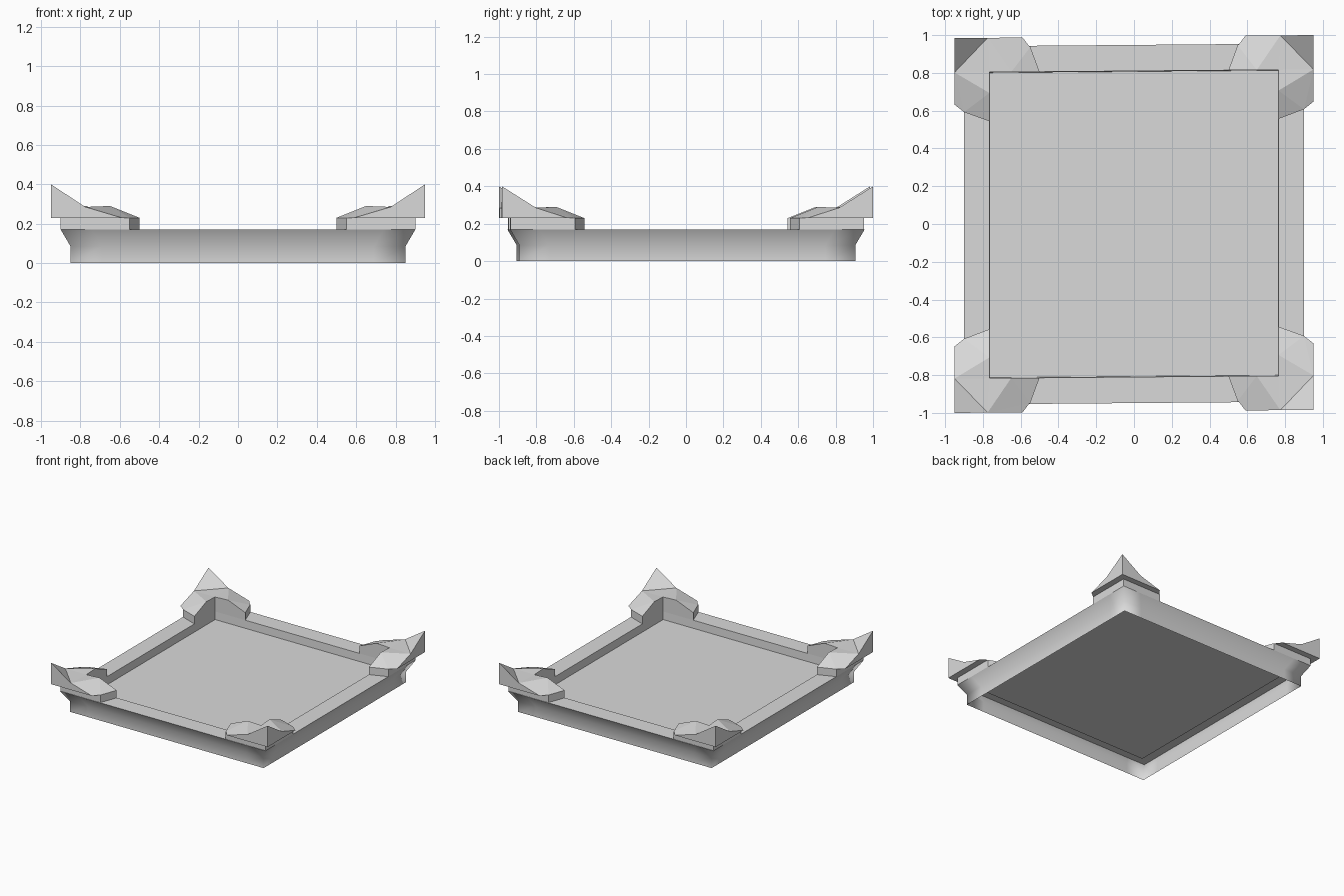
import bpy
import bmesh

cube = bpy.data.objects.get("Cube")
if cube:
    bpy.data.objects.remove(cube)

grey = bpy.data.materials.new("stone_grey")
grey.use_nodes = True
grey.diffuse_color = (0.7, 0.7, 0.7, 1)
grey.node_tree.nodes["Principled BSDF"].inputs["Base Color"].default_value = (0.7, 0.7, 0.7, 1)


def finish(bm, name, smooth=False):
    # the whole plan is very slightly skewed
    for v in bm.verts:
        v.co.y += 0.0084 * v.co.x
    for f in bm.faces:
        f.smooth = smooth
    mesh = bpy.data.meshes.new(name)
    bm.to_mesh(mesh)
    bm.free()
    mesh.materials.append(grey)
    obj = bpy.data.objects.new(name, mesh)
    bpy.context.collection.objects.link(obj)
    return obj


def ring(bm, hx, hy, z, inset=0.0):
    # counter-clockwise rectangle, with extra points beside each corner if inset
    pts = []
    for sx, sy in ((-1, -1), (1, -1), (1, 1), (-1, 1)):
        corner = (sx * hx, sy * hy)
        along_x = (sx * (hx - inset), sy * hy)
        along_y = (sx * hx, sy * (hy - inset))
        if not inset:
            pts.append(corner)
        elif sx == sy:
            pts += [along_y, corner, along_x]
        else:
            pts += [along_x, corner, along_y]
    return [bm.verts.new((x, y, z)) for x, y in pts]


def loft(bm, rings):
    for a, b in zip(rings, rings[1:]):
        n = len(a)
        for i in range(n):
            j = (i + 1) % n
            bm.faces.new((a[i], a[j], b[j], b[i]))


# flared outer skirt, open underneath
bm = bmesh.new()
loft(bm, [ring(bm, hx, hx + 0.048, z, 0.16)
          for hx, z in ((0.85, 0), (0.85, 0.085), (0.9, 0.17))])
finish(bm, "outer_skirt", smooth=True)

# flat rim, inner walls and recessed floor
bm = bmesh.new()
rings = [ring(bm, 0.9, 0.948, 0.17), ring(bm, 0.765, 0.81, 0.17), ring(bm, 0.762, 0.807, 0.107)]
loft(bm, rings)
bm.faces.new(rings[-1])
finish(bm, "rim_and_floor")

# corner ornaments: an L-shaped base with a faceted, peaked cap
BASE = [(0.9, 0.945), (0.55, 0.945), (0.5, 0.81), (0.765, 0.81), (0.765, 0.55), (0.9, 0.6)]
CAP = {
    "peak": (0.95, 0.992, 0.4), "under": (0.95, 0.992, 0.23),
    "inner": (0.765, 0.81, 0.285), "inner_low": (0.765, 0.81, 0.23),
    # arm along x
    "ax": (0.775, 0.992, 0.285), "cx": (0.59, 0.992, 0.23), "dx": (0.55, 0.94, 0.23),
    "ex": (0.5, 0.81, 0.23), "fx": (0.65, 0.81, 0.29),
    # arm along y
    "ay": (0.95, 0.81, 0.285), "cy": (0.95, 0.64, 0.23), "dy": (0.9, 0.6, 0.23),
    "ey": (0.765, 0.55, 0.23), "fy": (0.765, 0.7, 0.29),
}
ARM_FACES = ["a inner f", "a f d", "a d c", "d f e", "under c a peak", "inner_low inner f e"]


def corner(name, sx, sy):
    bm = bmesh.new()
    low, high = ([bm.verts.new((sx * x, sy * y, z)) for x, y in BASE] for z in (0.17, 0.23))
    loft(bm, [low, high])
    bm.faces.new(low)
    bm.faces.new(high)
    v = {k: bm.verts.new((sx * x, sy * y, z)) for k, (x, y, z) in CAP.items()}
    bm.faces.new([v[k] for k in ("peak", "ax", "ay")])
    bm.faces.new([v[k] for k in ("ax", "inner", "ay")])
    bm.faces.new([v[k] for k in ("under", "cx", "dx", "ex", "inner_low", "ey", "dy", "cy")])
    for axis in "xy":
        for face in ARM_FACES:
            bm.faces.new([v[k + axis if len(k) == 1 else k] for k in face.split()])
    bmesh.ops.recalc_face_normals(bm, faces=bm.faces)
    finish(bm, name)


for depth, sy in (("front", -1), ("back", 1)):
    for side, sx in (("right", -1), ("left", 1)):
        corner(f"{depth}_{side}_corner", sx, sy)
